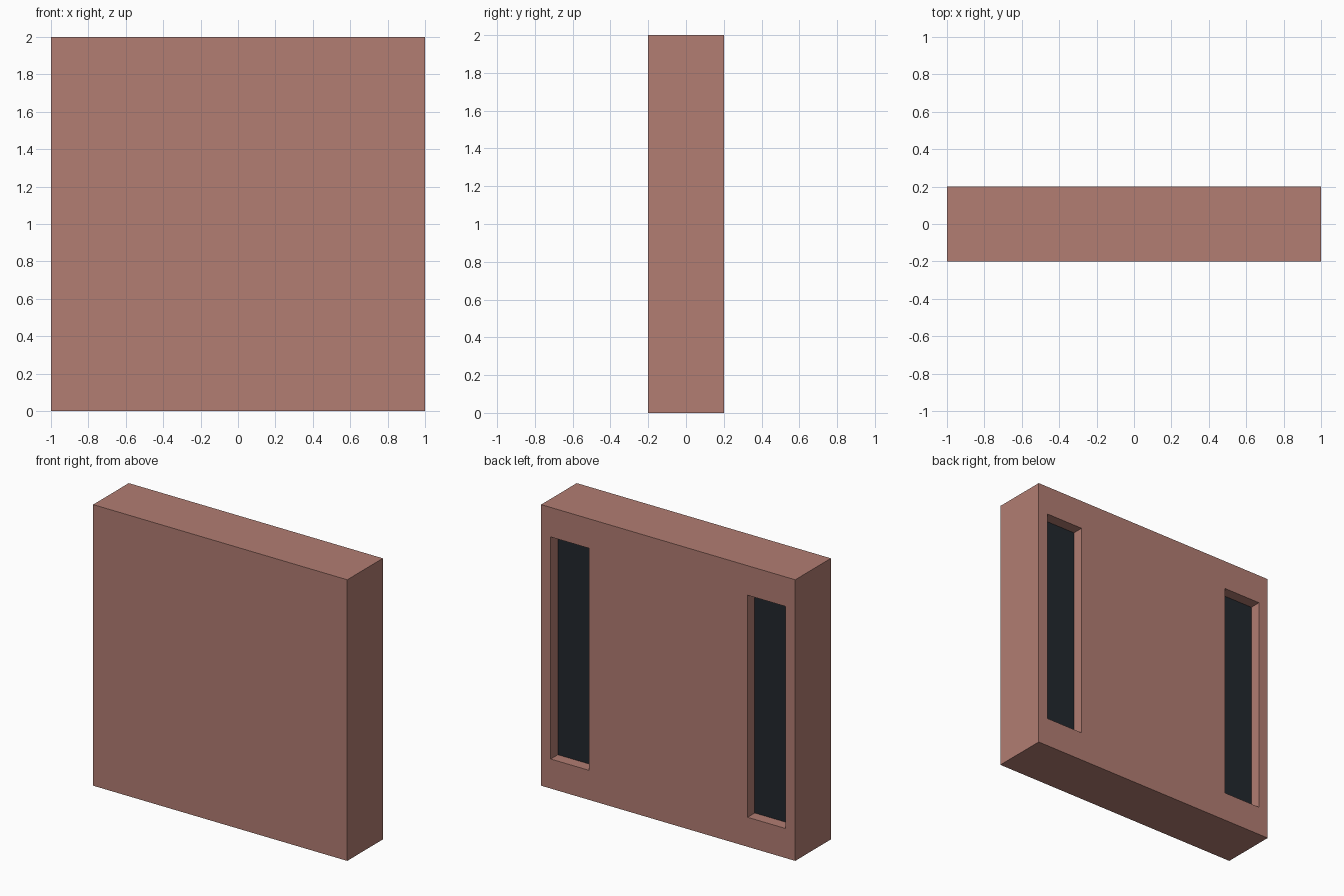
import bpy

if "Cube" in bpy.data.objects:
    bpy.data.objects.remove(bpy.data.objects["Cube"])


def material(name, rgb):
    mat = bpy.data.materials.new(name)
    mat.diffuse_color = (*rgb, 1.0)
    mat.use_nodes = True
    mat.node_tree.nodes["Principled BSDF"].inputs["Base Color"].default_value = mat.diffuse_color
    return mat


def box(name, x, y, z, mat=None):
    """Box from (min, max) ranges on each axis."""
    bpy.ops.mesh.primitive_cube_add(size=1)
    ob = bpy.context.object
    ob.name = ob.data.name = name
    for v in ob.data.vertices:
        v.co = [(r[0] + r[1]) / 2 + c * (r[1] - r[0]) for r, c in zip((x, y, z), v.co)]
    if mat:
        ob.data.materials.append(mat)
    return ob


clay = material("clay", (0.445, 0.205, 0.17))
dark = material("dark_panel", (0.016, 0.021, 0.027))

BACK, RECESS, PANEL = 0.2, 0.08, 0.02
SLOT_Z = (0.21, 1.79)

# Solid slab
slab = box("slab", (-1, 1), (-BACK, BACK), (0, 2), clay)

# Two tall recesses in the back, each lined with a dark panel
for side, sign in (("left", -1), ("right", 1)):
    slot_x = sorted((sign * 0.625, sign * 0.925))
    floor = BACK - RECESS
    cutter = box("slot_cutter", slot_x, (floor - PANEL, BACK + 0.1), SLOT_Z, clay)
    cutter.hide_render = True
    mod = slab.modifiers.new("slot", "BOOLEAN")
    mod.operation = "DIFFERENCE"
    mod.solver = "EXACT"
    mod.object = cutter
    bpy.context.view_layer.objects.active = slab
    bpy.ops.object.modifier_apply(modifier=mod.name)
    bpy.data.objects.remove(cutter)
    box(f"slot_panel_{side}", slot_x, (floor - PANEL, floor), SLOT_Z, dark)
